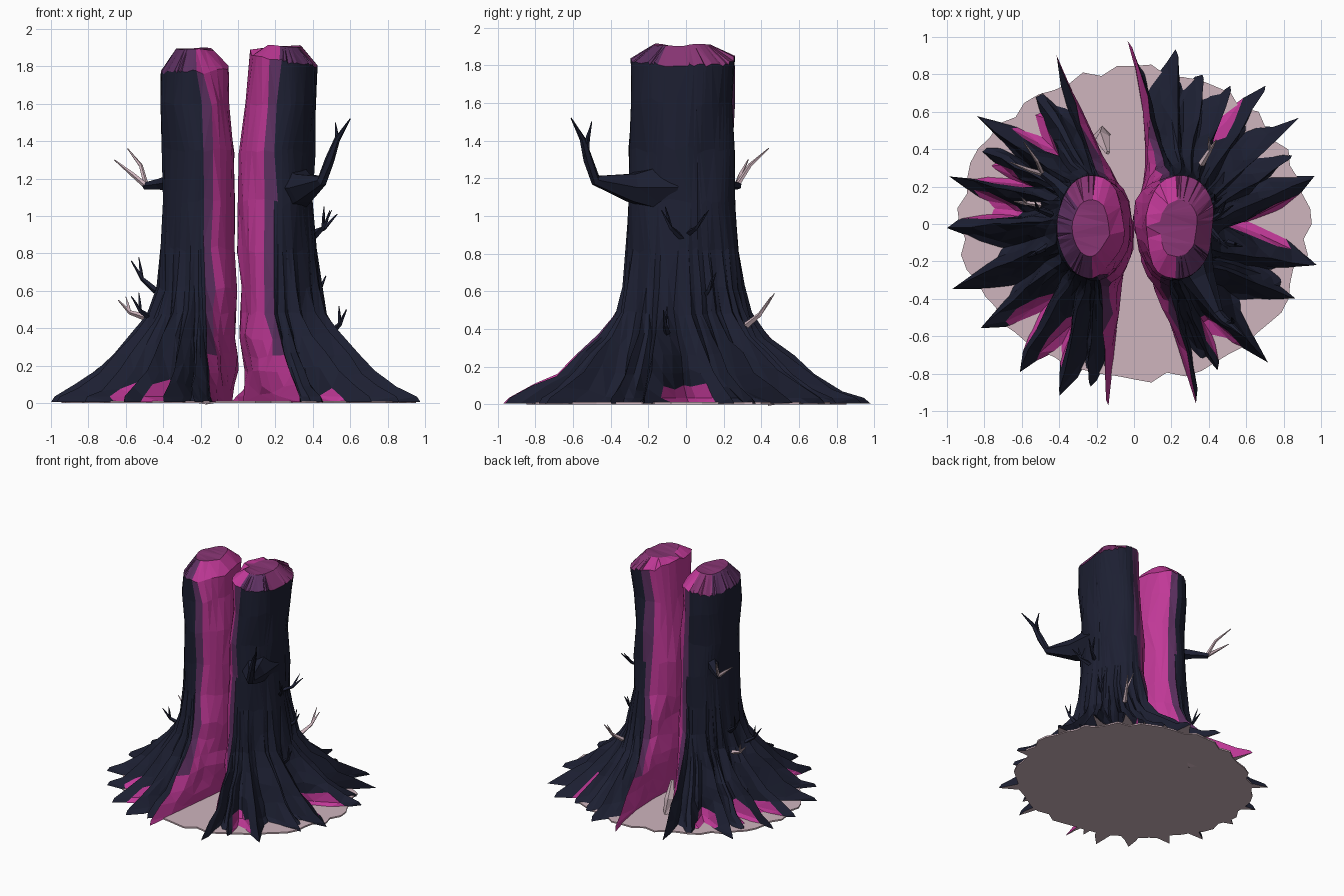
import bpy, bmesh, math, random
from mathutils import Vector, noise

random.seed(11)
cube = bpy.data.objects.get("Cube")
if cube:
    bpy.data.objects.remove(cube)


def material(name, rgb):
    m = bpy.data.materials.new(name)
    m.use_nodes = True
    m.diffuse_color = (*rgb, 1)
    bsdf = next(n for n in m.node_tree.nodes if n.type == 'BSDF_PRINCIPLED')
    bsdf.inputs["Base Color"].default_value = (*rgb, 1)
    return m


MATS = [material("navy bark", (.012, .014, .032)),
        material("magenta heartwood", (.53, .04, .31)),
        material("purple sapwood", (.11, .03, .12)),
        material("plum cut wood", (.24, .035, .17)),
        material("pale earth", (.62, .46, .51))]
NAVY, MAGENTA, PURPLE, PLUM, EARTH = range(5)


def finish(name, bm):
    bmesh.ops.recalc_face_normals(bm, faces=bm.faces)
    bmesh.ops.triangulate(bm, faces=bm.faces)
    mesh = bpy.data.meshes.new(name)
    bm.to_mesh(mesh)
    bm.free()
    for m in MATS:
        mesh.materials.append(m)
    obj = bpy.data.objects.new(name, mesh)
    bpy.context.collection.objects.link(obj)
    return obj


def jit(a):
    return random.uniform(-a, a)


def lerp(a, b, t):
    return a + (b - a) * t


# Heights of the rings, paired with how far they spread toward the root tips
FLARE = [(.005, 1), (.035, .88), (.09, .72), (.17, .54), (.26, .40), (.36, .25),
         (.48, .13), (.62, .07), (.82, .03), (1.08, 0), (1.35, 0), (1.6, 0), (1.8, 0)]
PER_ROOT, WALL = 6, 12


def trunk_half(name, side, tips, dens, bow, outer_top, rims, peak):
    """One split half: bark with roots outside, heartwood wall inside.
    tips are (degrees, radius) of each root, dens are the hollowed gaps between them."""
    bm = bmesh.new()
    base = []
    for (a0, r0), (a1, r1) in zip(tips, tips[1:]):
        valley = .84 - .006 * (a1 - a0)
        for s in range(PER_ROOT):
            t = s / PER_ROOT
            near = abs(2 * t - 1)
            r = lerp(valley, lerp(r0, r1, round(t)), near ** 1.3)
            base.append((lerp(a0, a1, t) + jit(.7), r + (jit(.04) if s else 0), near))
    base.append((*tips[-1], 1))
    start, end = tips[0][0], tips[-1][0]
    outer_count = len(base) - 1
    feet = [Vector((math.cos(math.radians(a)), math.sin(math.radians(a)))) * r for a, r, _ in base]
    heart = Vector((side * .03, 0))

    rings = []
    for i, (z, f) in enumerate(FLARE):
        top = max(0, (z - 1.3) / .5)
        inner, outer = lerp(.01, .06, top), lerp(.405, outer_top, top)
        cx, rx = (inner + outer) / 2, (outer - inner) / 2
        ring = []

        def add(phi, foot, rough):
            trunk = Vector((side * (cx + rx * math.cos(phi)), -.02 + side * .275 * math.sin(phi)))
            p = trunk.lerp(foot, f).to_3d()
            p.z = z
            if i == len(FLARE) - 1:
                p.z = lerp(rims[0], rims[1], abs(p.x) / .42)
            if i > 1:
                p += noise.noise_vector(p * 5) * rough
                p.z += jit(.012)
            ring.append(bm.verts.new(p))

        for k, (angle, r, near) in enumerate(base):
            phi = math.radians(lerp(-97, 97, min(1, max(0, (angle - start) / (end - start)))))
            # raise the root crests and sink the dens
            swell = 1 + .12 * (near - .5) * min(1, 3 * f)
            if i < 3 and k // PER_ROOT in dens and near < .5:
                swell -= .08
            add(phi, feet[k] * swell if f < 1 else feet[k], .025)
        for j in range(1, WALL):
            t = j / WALL
            phi = math.radians(lerp(97, 263, t))
            back, front = (feet[-1], feet[0]) if side > 0 else (feet[0], feet[-1])
            end_foot = feet[-1] if t < .5 else feet[0]
            u = abs(2 * t - 1)
            foot = heart.lerp(end_foot, u)
            if end_foot is back:
                foot.x += bow * 4 * u * (1 - u)
            add(phi, foot, .035)
        rings.append(ring)

    n = len(rings[0])
    for i in range(len(rings) - 1):
        for k in range(n):
            b = (k + 1) % n
            face = bm.faces.new((rings[i][k], rings[i][b], rings[i + 1][b], rings[i + 1][k]))
            if k >= outer_count:
                edge = k in (outer_count, n - 1)
                face.material_index = PURPLE if edge and i > 3 else MAGENTA
            elif k // PER_ROOT in dens and k % PER_ROOT in (1, 2, 3, 4) and i < 2:
                face.material_index = MAGENTA
            elif i > 8 and min(k, outer_count - 1 - k) < 2:
                face.material_index = PURPLE

    # domed broken top
    centre = Vector((side * .23, -.03, peak))
    shoulder = []
    for v in rings[-1]:
        p = v.co.lerp(centre, .45)
        p.z = peak - .01 + noise.noise(p * 6) * .02
        shoulder.append(bm.verts.new(p))
    for k in range(n):
        b = (k + 1) % n
        slope = bm.faces.new((rings[-1][k], rings[-1][b], shoulder[b], shoulder[k]))
        mid = slope.calc_center_median()
        if k >= outer_count:
            slope.material_index = MAGENTA
        elif mid.y < -.12 or mid.x < -.33:
            slope.material_index = PURPLE
        else:
            slope.material_index = PLUM
    bm.faces.new(shoulder).material_index = PLUM
    # underside
    bm.faces.new(rings[0][::-1]).material_index = EARTH
    obj = finish(name, bm)
    facets = obj.modifiers.new("broad facets", 'DECIMATE')
    facets.ratio = .6


trunk_half("left_trunk_half", 1,
           [(-71, 1.02), (-60, .9), (-46, 1.03), (-25, .95), (-13, 1.0), (15, 1.0), (24, .92),
            (33, 1.04), (47, 1.02), (55, .9), (66, .88), (76, .96), (92, .98)],
           (1, 4, 8), .06, .43, (1.89, 1.8), 1.915)
trunk_half("right_trunk_half", -1,
           [(114, 1.0), (127, .86), (145, 1.02), (154, .9), (166, 1.02), (181, 1.0), (200, 1.03),
            (215, .99), (232, 1.0), (247, 1.0), (255, .9), (262, .98)],
           (1, 3, 4, 7, 8), 0, .415, (1.8, 1.76), 1.905)

# Ragged disc of earth under the roots
bm = bmesh.new()
count = 64
low, high = [], []
for k in range(count):
    a = math.tau * k / count
    r = 1 + jit(.035)
    x, y = .92 * r * math.cos(a), .83 * r * math.sin(a)
    low.append(bm.verts.new((x, y, 0)))
    high.append(bm.verts.new((x, y, .012)))
bm.faces.new(low[::-1])
bm.faces.new(high)
for k in range(count):
    b = (k + 1) % count
    bm.faces.new((low[k], low[b], high[b], high[k]))
for face in bm.faces:
    face.material_index = EARTH
finish("ground_disc", bm)


def branch(name, points, colour=NAVY, sides=5):
    """Tapered tube through (x, y, z, radius) points."""
    bm = bmesh.new()
    rings = []
    pos = [Vector(p[:3]) for p in points]
    for i, p in enumerate(points):
        d = pos[min(i + 1, len(pos) - 1)] - pos[max(i - 1, 0)]
        q = d.to_track_quat('Z', 'Y')
        rings.append([bm.verts.new(pos[i] + q @ Vector((math.cos(math.tau * s / sides) * p[3],
                                                       math.sin(math.tau * s / sides) * p[3], 0)))
                      for s in range(sides)])
    for lo, hi in zip(rings, rings[1:]):
        for s in range(sides):
            t = (s + 1) % sides
            bm.faces.new((lo[s], lo[t], hi[t], hi[s]))
    bm.faces.new(rings[0][::-1])
    bm.faces.new(rings[-1])
    for face in bm.faces:
        face.material_index = colour
    finish(name, bm)


# Large forked limb
branch("large_limb", [(.27, -.1, 1.15, .15), (.35, -.29, 1.15, .085), (.45, -.48, 1.19, .03),
                      (.49, -.52, 1.3, .026), (.53, -.55, 1.41, .016), (.6, -.61, 1.52, .003)], sides=6)
branch("large_limb_fork", [(.5, -.53, 1.32, .02), (.53, -.52, 1.42, .012), (.52, -.5, 1.5, .003)])

# Limb on the other half, with pale tips
branch("small_limb", [(-.34, .14, 1.18, .05), (-.42, .22, 1.17, .03), (-.5, .28, 1.16, .02)])
branch("small_limb_tip", [(-.49, .27, 1.16, .016), (-.56, .29, 1.22, .013), (-.66, .33, 1.3, .003)], EARTH)
branch("small_limb_fork", [(-.49, .27, 1.16, .014), (-.52, .34, 1.27, .011), (-.59, .44, 1.36, .003)], EARTH)

# Twigs: start, tip and colour; each one bends upward and forks
TWIGS = [((.38, 0, .9), (.53, .1, 1.01), NAVY), ((.4, -.02, .88), (.5, -.13, 1.03), NAVY),
         ((.36, .32, .42), (.44, .45, .57), EARTH), ((.4, .1, .58), (.47, .14, .68), NAVY),
         ((.5, -.1, .38), (.58, -.12, .5), NAVY), ((-.44, .05, .6), (-.57, .1, .76), NAVY),
         ((-.5, .1, .46), (-.64, .12, .55), EARTH), ((-.46, -.12, .45), (-.57, -.18, .57), NAVY)]
for i, (a, b, colour) in enumerate(TWIGS):
    a, b = Vector(a), Vector(b)
    bend = a.lerp(b, .55) - Vector((0, 0, .025))
    fork = b + Vector((-.04 * math.copysign(1, b.x), .02, .02))
    branch(f"twig_{i + 1}", [(*a, .018), (*bend, .012), (*b, .003)], colour, 4)
    branch(f"twig_fork_{i + 1}", [(*bend, .009), (*bend.lerp(fork, .5), .008), (*fork, .002)], colour, 4)

# Pale splinter standing in the cleft
branch("splinter", [(-.17, .48, 0, .045), (-.17, .46, .12, .04), (-.14, .38, .24, .012)], EARTH, 4)
